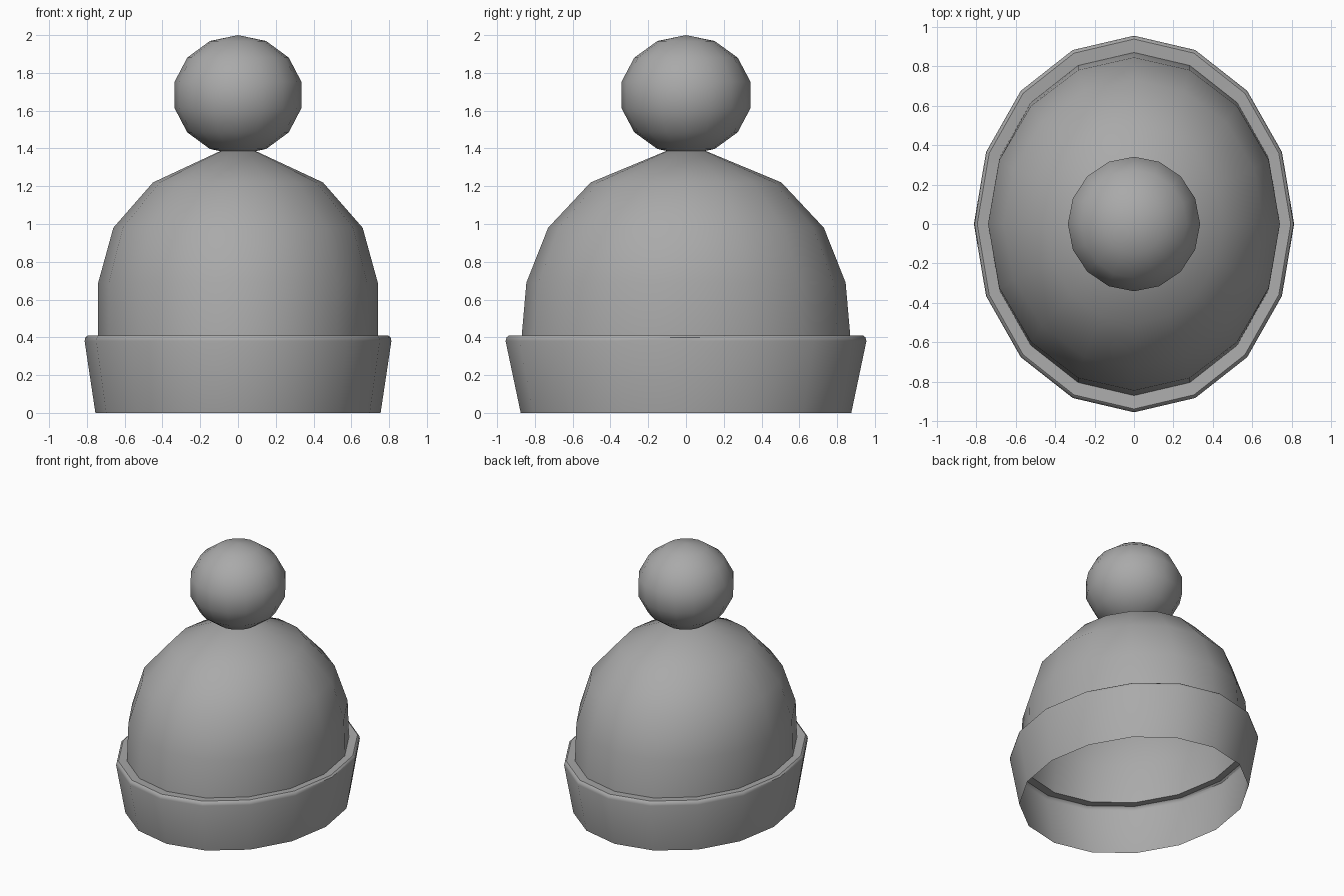
import bpy
import bmesh
from math import cos, sin, pi, radians

if "Cube" in bpy.data.objects:
    bpy.data.objects.remove(bpy.data.objects["Cube"], do_unlink=True)

SIDES = 16

wool = bpy.data.materials.new("mid_grey_wool")
wool.use_nodes = True
wool.diffuse_color = (0.4, 0.4, 0.4, 1)
wool.node_tree.nodes["Principled BSDF"].inputs["Base Color"].default_value = wool.diffuse_color


def finish(name, bm):
    """Turn a bmesh into a smooth-shaded object with the wool material."""
    mesh = bpy.data.meshes.new(name)
    bm.to_mesh(mesh)
    bm.free()
    mesh.materials.append(wool)
    obj = bpy.data.objects.new(name, mesh)
    bpy.context.collection.objects.link(obj)
    bpy.ops.object.select_all(action="DESELECT")
    obj.select_set(True)
    bpy.context.view_layer.objects.active = obj
    bpy.ops.object.shade_smooth_by_angle(angle=radians(40))
    return obj


def oval_shell(name, profile, apex=None):
    """Skin oval rings (z, x radius, y radius), optionally closed at an apex."""
    bm = bmesh.new()
    rings = []
    for z, rx, ry in profile:
        angles = [2 * pi * i / SIDES for i in range(SIDES)]
        rings.append([bm.verts.new((rx * cos(a), ry * sin(a), z)) for a in angles])
    for low, high in zip(rings, rings[1:]):
        for i in range(SIDES):
            j = (i + 1) % SIDES
            bm.faces.new((low[i], low[j], high[j], high[i]))
    if apex is not None:
        tip = bm.verts.new((0, 0, apex))
        for i in range(SIDES):
            bm.faces.new((rings[-1][i], rings[-1][(i + 1) % SIDES], tip))
    return finish(name, bm)


# Folded cuff: thin flared band with a rounded rim and a ledge to the crown
oval_shell("cuff", [
    (0.0, 0.755, 0.875),
    (0.38, 0.812, 0.955),
    (0.40, 0.808, 0.95),
    (0.41, 0.795, 0.938),
    (0.405, 0.74, 0.87),
])

# Domed crown, open underneath
oval_shell("crown", [
    (0.405, 0.74, 0.87),
    (0.69, 0.74, 0.845),
    (0.98, 0.66, 0.73),
    (1.22, 0.45, 0.505),
], apex=1.43)

# Pompom: slightly flattened ball
RX, RY, RZ, CENTRE, BANDS = 0.344, 0.35, 0.317, 1.683, 7
ball = bmesh.new()
bmesh.ops.create_uvsphere(ball, u_segments=SIDES, v_segments=BANDS, radius=1)
for v in ball.verts:
    v.co = (v.co.x * RX, v.co.y * RY, v.co.z * RZ + CENTRE)
finish("pompom", ball)
